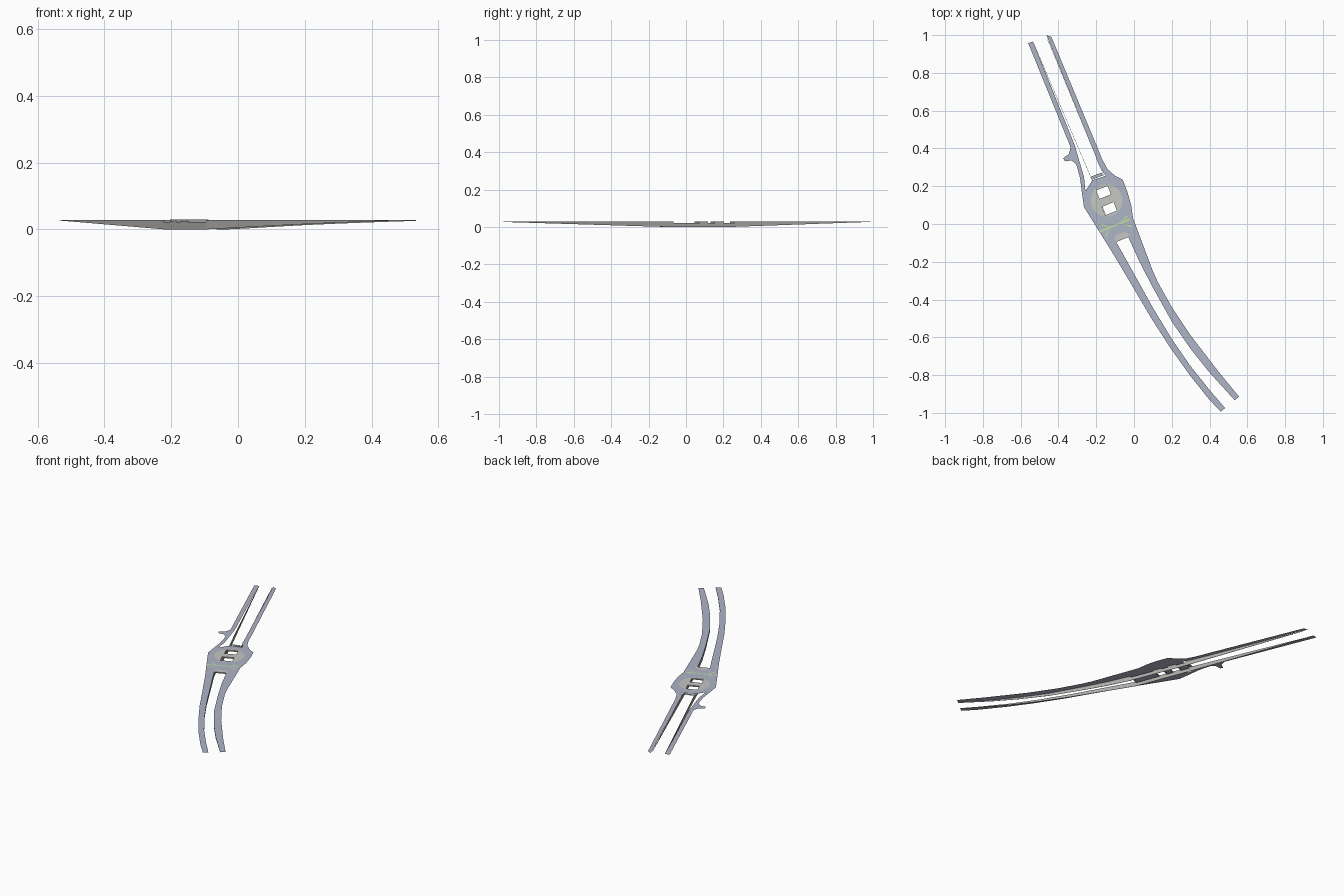
import bpy, bmesh, math
from mathutils import Vector

if "Cube" in bpy.data.objects:
    bpy.data.objects.remove(bpy.data.objects["Cube"])

TOP = 0.0285      # road level
CEIL = 0.022      # underside of the tunnel roof


def mat(name, col):
    m = bpy.data.materials.new(name)
    m.diffuse_color = (*col, 1)
    m.use_nodes = True
    m.node_tree.nodes["Principled BSDF"].inputs["Base Color"].default_value = m.diffuse_color
    return m


ASPHALT = mat("blue_grey_asphalt", (0.43, 0.46, 0.57))
PALE = mat("pale_concrete", (0.56, 0.57, 0.54))
CONCRETE = mat("grey_concrete", (0.42, 0.415, 0.40))
GRASS = mat("pale_green", (0.50, 0.74, 0.37))


def add_object(name, bm, material):
    me = bpy.data.meshes.new(name)
    bm.to_mesh(me)
    bm.free()
    me.materials.clear()
    me.materials.append(material)
    ob = bpy.data.objects.new(name, me)
    bpy.context.collection.objects.link(ob)


def sheet(name, loops, material, z):
    """Flat filled outline facing up; further loops are holes."""
    cu = bpy.data.curves.new(name, 'CURVE')
    cu.dimensions = '2D'
    cu.fill_mode = 'BOTH'
    for loop in loops:
        sp = cu.splines.new('POLY')
        sp.points.add(len(loop) - 1)
        for p, (x, y) in zip(sp.points, loop):
            p.co = (x, y, 0, 1)
        sp.use_cyclic_u = True
    tmp = bpy.data.objects.new(name + "_outline", cu)
    bpy.context.collection.objects.link(tmp)
    dg = bpy.context.evaluated_depsgraph_get()
    me = bpy.data.meshes.new_from_object(tmp.evaluated_get(dg))
    bpy.data.objects.remove(tmp)
    bm = bmesh.new()
    bm.from_mesh(me)
    for v in bm.verts:
        v.co.z = z
    for f in bm.faces:
        f.smooth = False
        f.normal_update()
        if f.normal.z < 0:
            f.normal_flip()
    add_object(name, bm, material)


def floor(y):
    # underpass floor: level in the middle, climbing to road level at both ends
    if y > 0.23:
        return 0.027 * (y - 0.23) / 0.75
    if y < -0.1:
        return 0.027 * (-0.1 - y) / 0.88
    return 0.0


def wall(name, pts, top=TOP, low=floor, closed=False, t=0.0008):
    """Thin wall following a path, from the low profile up to a level top."""
    pts = [Vector(p) for p in pts]
    bm = bmesh.new()
    segs = list(zip(pts, pts[1:] + pts[:1]))
    for a, b in segs if closed else segs[:-1]:
        d = (b - a).normalized()
        n = Vector((-d.y, d.x)) * t
        rings = []
        for c in (a, b):
            lo = low(c.y)
            rings.append([bm.verts.new((*(c + n * k), z))
                          for k, z in ((1, lo), (-1, lo), (-1, top), (1, top))])
        r, q = rings
        for i in range(4):
            j = (i + 1) % 4
            bm.faces.new((r[i], r[j], q[j], q[i]))
        bm.faces.new(r)
        bm.faces.new(q)
    bmesh.ops.recalc_face_normals(bm, faces=bm.faces)
    add_object(name, bm, CONCRETE)


def box2d(cx, cy, w, h):
    # rectangle aligned with the underpass axis
    a = math.radians(22)
    u, v = Vector((math.cos(a), math.sin(a))), Vector((-math.sin(a), math.cos(a)))
    c = Vector((cx, cy))
    return [tuple(c + u * w / 2 * i + v * h / 2 * j)
            for i, j in ((-1, -1), (1, -1), (1, 1), (-1, 1))]


# edges of the four ramps
west_outer = [(-0.56, 0.957), (-0.335, 0.405), (-0.345, 0.37), (-0.375, 0.348), (-0.365, 0.332),
              (-0.33, 0.337), (-0.305, 0.315), (-0.285, 0.24), (-0.275, 0.16), (-0.265, 0.09),
              (-0.1, -0.175), (-0.005, -0.335), (0.095, -0.505), (0.195, -0.66), (0.295, -0.8),
              (0.395, -0.925), (0.458, -0.993)]
south_west_edge = [(0.482, -0.975), (0.4, -0.88), (0.3, -0.755), (0.2, -0.61), (0.1, -0.445),
                   (0, -0.265), (-0.095, -0.095)]
south_east_edge = [(-0.03, -0.068), (0.03, -0.2), (0.1, -0.335), (0.2, -0.515), (0.3, -0.66),
                   (0.4, -0.785), (0.533, -0.932)]
east_outer = [(0.557, -0.915), (0.45, -0.785), (0.3, -0.59), (0.2, -0.44), (0.125, -0.305),
              (0.1, -0.25), (0.04, -0.09), (-0.005, 0.03), (-0.015, 0.1), (-0.035, 0.17),
              (-0.06, 0.235), (-0.1, 0.255), (-0.14, 0.29), (-0.17, 0.345), (-0.2, 0.42),
              (-0.437, 0.99)]
north_slot = [(-0.463, 1.0), (-0.215, 0.39), (-0.185, 0.31), (-0.15, 0.255), (-0.165, 0.25),
              (-0.22, 0.232), (-0.257, 0.175), (-0.265, 0.25), (-0.293, 0.345), (-0.315, 0.42),
              (-0.535, 0.966)]
holes = [box2d(-0.162, 0.167, 0.068, 0.05), box2d(-0.13, 0.081, 0.068, 0.05)]

# road surface at one level
sheet("road_surface", [west_outer + south_west_edge + south_east_edge + east_outer + north_slot]
      + holes, ASPHALT, TOP)

# round central island with two openings
disc = [(-0.145 + 0.085 * math.cos(i * math.pi / 16), 0.125 + 0.085 * math.sin(i * math.pi / 16))
        for i in range(32)]
sheet("round_island", [disc] + holes, PALE, TOP + 0.001)
sheet("island_bridge", [box2d(-0.146, 0.124, 0.066, 0.03)], PALE, 0.032)

# concrete apron at the head of the south slot
sheet("south_apron", [[(-0.095, -0.095), (-0.105, -0.075), (-0.09, -0.055), (-0.06, -0.045),
                       (-0.035, -0.047), (-0.02, -0.06), (-0.03, -0.068)]], PALE, TOP + 0.001)

# green crossing verge, fanning out at both ends
sheet("green_strip", [box2d(-0.102, -0.008, 0.175, 0.01)], GRASS, TOP + 0.001)
for name, tip, ends in (
        ("green_fan_west", (-0.125, -0.018), ((-0.175, -0.002), (-0.15, -0.065))),
        ("green_fan_east", (-0.075, 0.003), ((-0.035, 0.042), (-0.012, -0.012)))):
    for k, p in enumerate(ends):
        q = Vector(p)
        d = (q - Vector(tip)).normalized()
        n = Vector((-d.y, d.x)) * 0.005
        sheet(f"{name}_{k + 1}", [[tip, tuple(q + n), tuple(q - n)]], GRASS, TOP + 0.0015)

# small deck at the end of the north slot
sheet("north_deck", [[(-0.223, 0.235), (-0.165, 0.258), (-0.172, 0.272), (-0.23, 0.25)]],
      ASPHALT, TOP)

# underpass walls hanging below road level
nw, ne = (-0.223, 0.235), (-0.161, 0.26)
sw, se = south_west_edge[-1], south_east_edge[0]
wall("south_wall_west", south_west_edge)
wall("south_wall_east", south_east_edge)
wall("north_wall_west", [(-0.533, 0.962), nw])
wall("north_wall_east", [(-0.461, 0.985), ne])
wall("tunnel_wall_west", [nw, sw], top=CEIL)
wall("tunnel_wall_east", [ne, se], top=CEIL)

# roof edges over the slot ends and around the openings
wall("south_portal", [sw, se], low=lambda y: CEIL)
wall("north_portal", [nw, ne], low=lambda y: CEIL)
for i, h in enumerate(holes):
    wall(f"opening_edge_{i + 1}", h, top=TOP + 0.001, low=lambda y: CEIL, closed=True)
